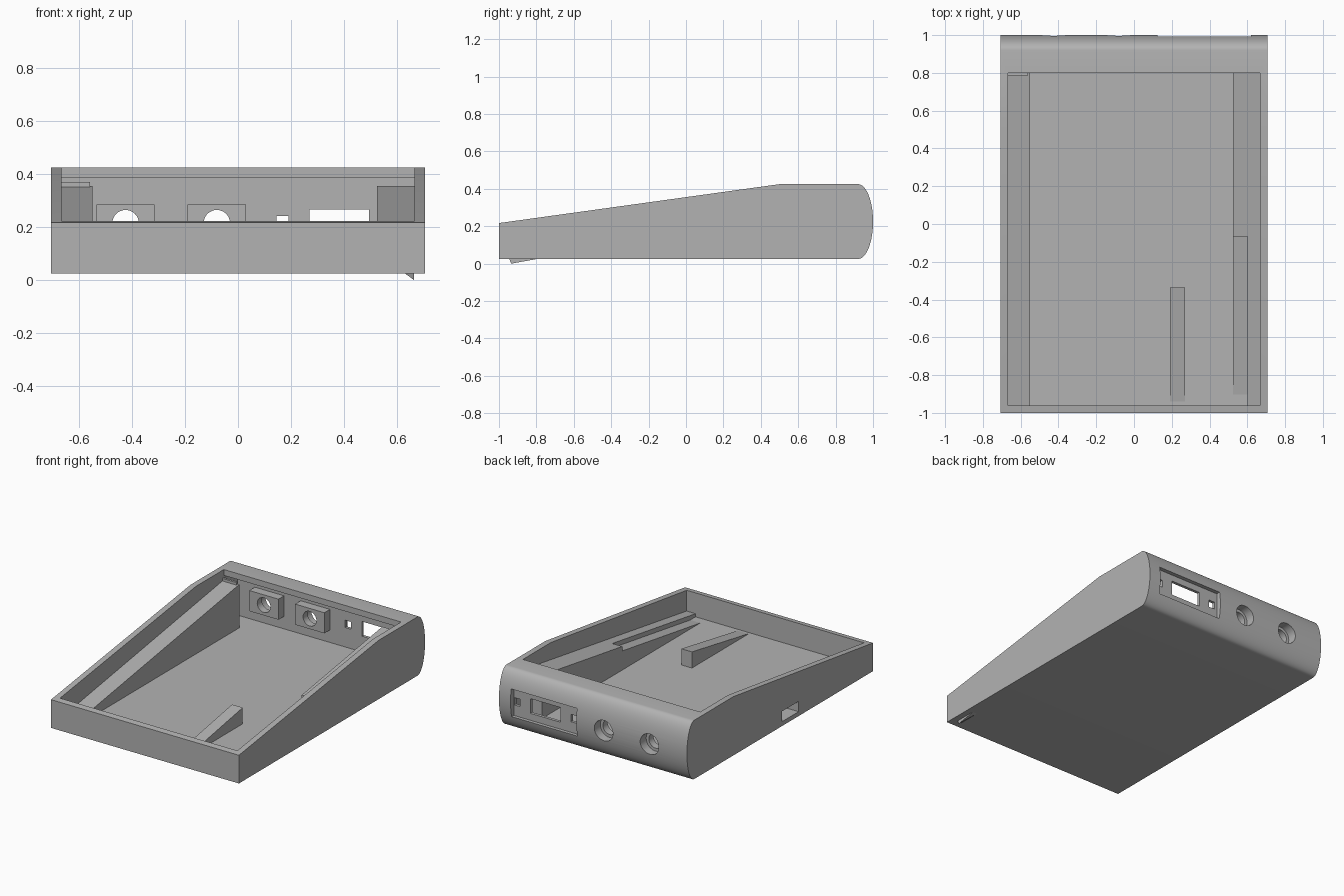
import bpy
import bmesh
from math import sin, cos, pi, radians
from mathutils import Matrix

cube = bpy.data.objects.get("Cube")
if cube:
    bpy.data.objects.remove(cube, do_unlink=True)

# One grey plastic
GREY = (0.45, 0.45, 0.45, 1)
plastic = bpy.data.materials.new("grey plastic")
plastic.use_nodes = True
plastic.diffuse_color = GREY
plastic.node_tree.nodes["Principled BSDF"].inputs["Base Color"].default_value = GREY


def finish(name, bm):
    bmesh.ops.recalc_face_normals(bm, faces=bm.faces[:])
    mesh = bpy.data.meshes.new(name)
    bm.to_mesh(mesh)
    bm.free()
    mesh.materials.append(plastic)
    obj = bpy.data.objects.new(name, mesh)
    bpy.context.scene.collection.objects.link(obj)
    return obj


def prism(name, profile, x0, x1):
    """Extrude a (y, z) outline from x0 to x1."""
    bm = bmesh.new()
    face = bm.faces.new([bm.verts.new((x0, y, z)) for y, z in profile])
    new = bmesh.ops.extrude_face_region(bm, geom=[face])["geom"]
    moved = [v for v in new if isinstance(v, bmesh.types.BMVert)]
    bmesh.ops.translate(bm, vec=(x1 - x0, 0, 0), verts=moved)
    return finish(name, bm)


def box(name, x0, x1, y0, y1, z0, z1):
    return prism(name, [(y0, z0), (y1, z0), (y1, z1), (y0, z1)], x0, x1)


def rod(name, x, z, radius, y0, y1):
    """Cylinder lying along y."""
    bm = bmesh.new()
    place = Matrix.Translation((x, (y0 + y1) / 2, z)) @ Matrix.Rotation(pi / 2, 4, "X")
    bmesh.ops.create_cone(bm, cap_ends=True, segments=32, radius1=radius,
                          radius2=radius, depth=y1 - y0, matrix=place)
    return finish(name, bm)


def cut(targets, cutter):
    """Subtract the cutter from every target, then discard it."""
    cutter.hide_render = True
    for target in targets:
        mod = target.modifiers.new("cut", "BOOLEAN")
        mod.operation = "DIFFERENCE"
        mod.solver = "EXACT"
        mod.object = cutter
        bpy.context.view_layer.objects.active = target
        bpy.ops.object.modifier_apply(modifier=mod.name)
    bpy.data.objects.remove(cutter, do_unlink=True)


# Case: sloped front, flat top, bulging back
bulge = [(0.92 + 0.08 * cos(a), 0.225 + 0.2 * sin(a))
         for a in (-pi / 2 + pi * i / 32 for i in range(33))]
case = prism("case", [(-1, 0.025)] + bulge + [(0.5, 0.425), (-1, 0.217)], -0.707, 0.707)

# Open cavity that runs back under the top lip
cut([case], prism("cavity", [(-0.96, 0.06), (0.945, 0.06), (0.945, 0.385),
                             (0.8, 0.385), (0.8, 0.6), (-0.96, 0.6)], -0.667, 0.667))

# Sloped rails along both side walls
slope = [(-0.97, 0.05), (-0.97, 0.08), (0.8, 0.355), (0.8, 0.05)]
rail_right = prism("rail_right", slope, -0.68, -0.55)
rail_left = prism("rail_left", slope, 0.525, 0.68)
cut([rail_left], prism("rail_step", [(-1, 0.045), (-0.065, 0.19), (-0.065, 0.5), (-1, 0.5)],
                       0.5, 0.6))
box("rail_stop", -0.67, -0.56, 0.785, 0.8, 0.34, 0.37)

# Socket blocks with stepped round holes
for i, x in enumerate((-0.425, -0.08)):
    block = box(f"socket_block_{i + 1}", x - 0.11, x + 0.11, 0.885, 0.95, 0.145, 0.285)
    cut([case, block], rod("bore", x, 0.215, 0.05, 0.8, 1.1))
    cut([case, block], rod("counterbore", x, 0.215, 0.07, 0.935, 1.1))

# Recessed port panel with one wide and two small openings
cut([case], box("port_recess", 0.125, 0.62, 0.965, 1.1, 0.12, 0.31))
for x0, x1, half in ((0.27, 0.495, 0.05), (0.145, 0.19, 0.025), (0.575, 0.615, 0.025)):
    cut([case], box("port", x0, x1, 0.9, 1.1, 0.217 - half, 0.217 + half))

# Side slot
cut([case, rail_right], box("side_slot", -0.8, -0.61, -0.2, -0.02, 0.055, 0.125))

# Support ramp on the floor
prism("floor_ramp", [(-0.94, 0.05), (-0.94, 0.062), (-0.335, 0.17), (-0.335, 0.05)], 0.19, 0.27)

# Small pointed foot under the front corner
bm = bmesh.new()
for co in ((0.63, -0.945, 0.026), (0.665, -0.945, 0.026), (0.665, -0.935, 0),
           (0.665, -0.79, 0.026), (0.63, -0.79, 0.026)):
    bm.verts.new(co)
bmesh.ops.convex_hull(bm, input=bm.verts[:])
finish("foot", bm)

# Smooth the bulging back and the bores, keep edges sharp
for obj in bpy.context.scene.objects:
    obj.select_set(obj.type == "MESH")
bpy.context.view_layer.objects.active = case
bpy.ops.object.shade_smooth_by_angle(angle=radians(30))
